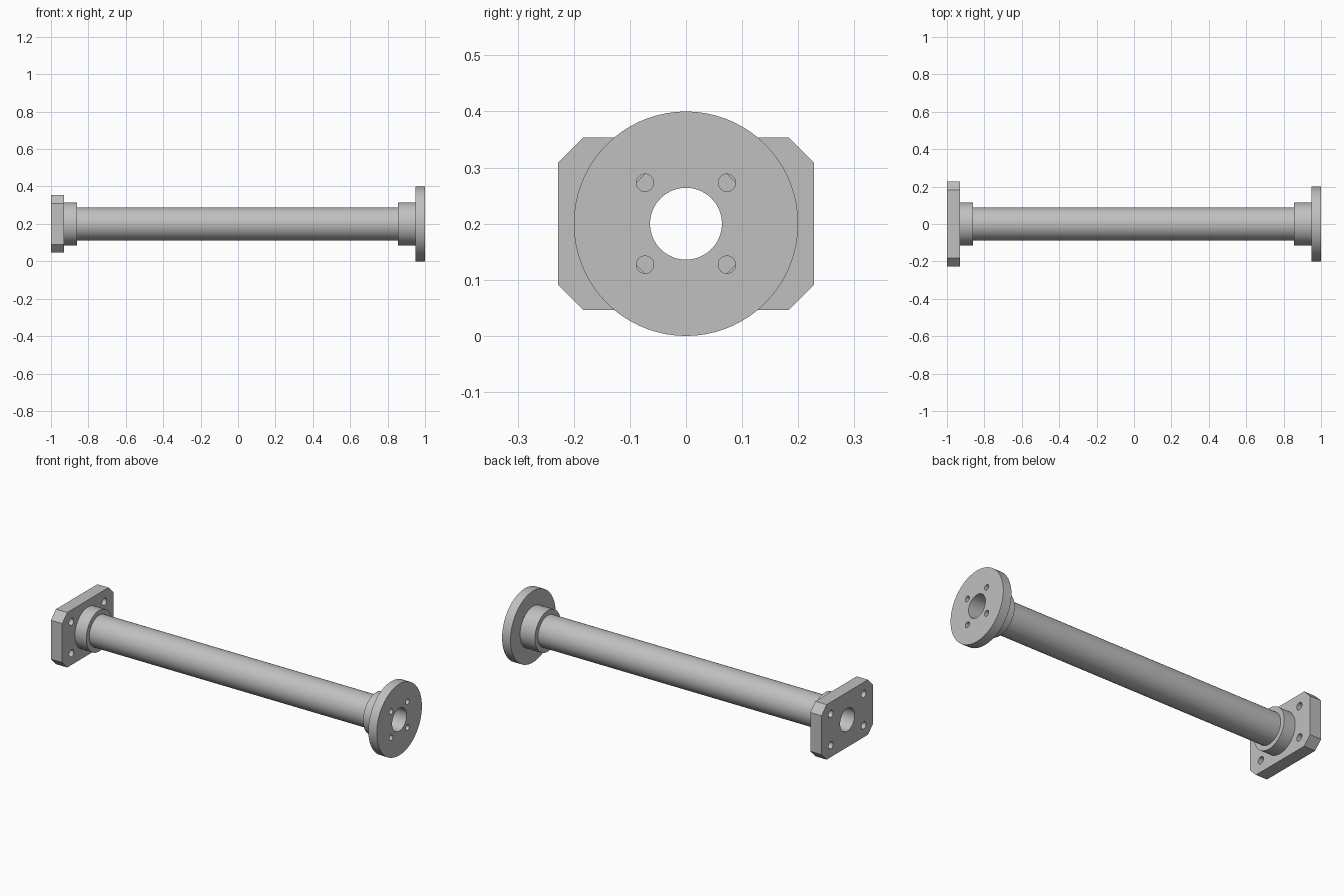
import bpy, bmesh, math
from mathutils import Matrix

cube = bpy.data.objects.get("Cube")
if cube:
    bpy.data.objects.remove(cube, do_unlink=True)

AXIS_Z = 0.2      # height of the shaft centreline
BORE = 0.064

steel = bpy.data.materials.new("light_grey_steel")
steel.use_nodes = True
GREY = (0.53, 0.53, 0.53, 1)
steel.diffuse_color = GREY
steel.node_tree.nodes["Principled BSDF"].inputs["Base Color"].default_value = GREY


def circle(radius, cy=0, cz=0, sides=72):
    steps = [2 * math.pi * i / sides for i in range(sides)]
    return [(cy + radius * math.cos(a), cz + radius * math.sin(a)) for a in steps]


def hole_pattern(dy, dz, radius):
    return [circle(radius, sy * dy, sz * dz, 32) for sy in (-1, 1) for sz in (-1, 1)]


def extrude_along_x(name, x0, x1, outline, holes):
    """Extrude a y-z outline with holes from x0 to x1."""
    curve = bpy.data.curves.new(name + "_profile", "CURVE")
    curve.dimensions = "2D"
    curve.fill_mode = "BOTH"
    curve.extrude = (x1 - x0) / 2
    for loop in [outline] + holes:
        spline = curve.splines.new("POLY")
        spline.points.add(len(loop) - 1)
        for point, (y, z) in zip(spline.points, loop):
            point.co = (y, z, 0, 1)
        spline.use_cyclic_u = True
    helper = bpy.data.objects.new(name + "_helper", curve)
    bpy.context.collection.objects.link(helper)
    bpy.context.view_layer.update()
    graph = bpy.context.evaluated_depsgraph_get()
    mesh = bpy.data.meshes.new_from_object(helper.evaluated_get(graph))
    bpy.data.objects.remove(helper, do_unlink=True)

    # Turn the profile so its depth runs along x, and weld the seams
    mesh.transform(Matrix(((0, 0, 1, (x0 + x1) / 2), (1, 0, 0, 0),
                           (0, 1, 0, AXIS_Z), (0, 0, 0, 1))))
    bm = bmesh.new()
    bm.from_mesh(mesh)
    bmesh.ops.remove_doubles(bm, verts=bm.verts, dist=1e-5)
    bmesh.ops.recalc_face_normals(bm, faces=bm.faces)
    bm.to_mesh(mesh)
    bm.free()
    mesh.name = name
    mesh.materials.clear()
    mesh.materials.append(steel)

    obj = bpy.data.objects.new(name, mesh)
    bpy.context.collection.objects.link(obj)
    bpy.ops.object.select_all(action="DESELECT")
    obj.select_set(True)
    bpy.context.view_layer.objects.active = obj
    bpy.ops.object.shade_smooth_by_angle(angle=math.radians(30))
    return obj


# Chamfered rectangular outline
W, H, C = 0.228, 0.154, 0.045
plate_outline = [(W, H - C), (W - C, H), (C - W, H), (-W, H - C),
                 (-W, C - H), (C - W, -H), (W - C, -H), (W, C - H)]

bore = [circle(BORE)]

# Mounting plate with four bolt holes
extrude_along_x("mounting_plate", -1, -0.93, plate_outline,
                bore + hole_pattern(0.146, 0.088, 0.02))
# Collars and shaft tube
extrude_along_x("plate_collar", -0.93, -0.86, circle(0.115), bore)
extrude_along_x("shaft_tube", -0.86, 0.856, circle(0.088), bore)
extrude_along_x("flange_collar", 0.856, 0.948, circle(0.115), bore)
# Round flange with four bolt holes
extrude_along_x("round_flange", 0.948, 1, circle(0.2),
                bore + hole_pattern(0.073, 0.073, 0.0155))
